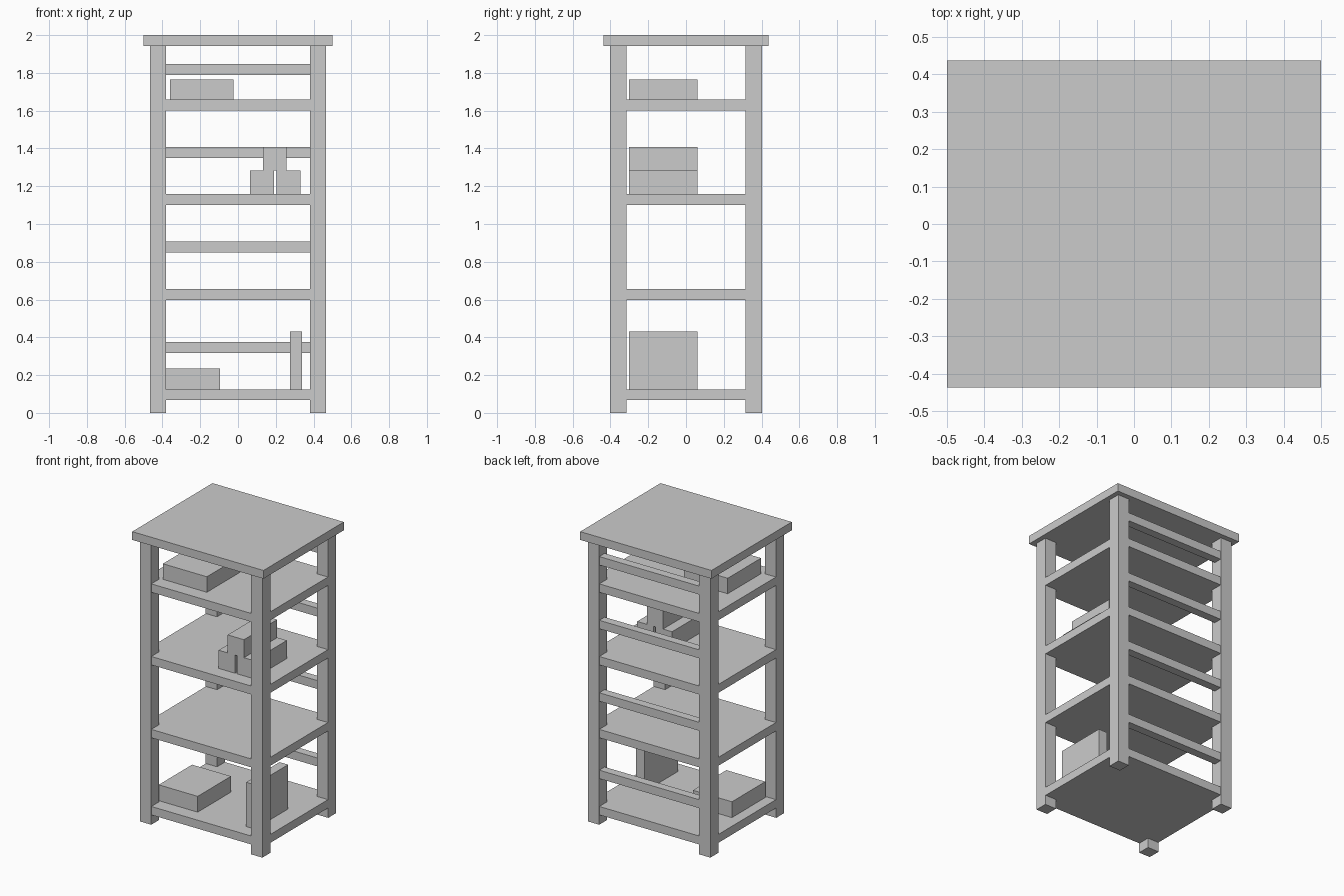
import bpy

if "Cube" in bpy.data.objects:
    bpy.data.objects.remove(bpy.data.objects["Cube"])


def box(name, x0, x1, y0, y1, z0, z1):
    bpy.ops.mesh.primitive_cube_add(
        size=1, location=((x0 + x1) / 2, (y0 + y1) / 2, (z0 + z1) / 2))
    ob = bpy.context.object
    ob.name = name
    ob.scale = (x1 - x0, y1 - y0, z1 - z0)
    bpy.ops.object.transform_apply(location=False, rotation=False, scale=True)
    return ob


# overhanging top board
box("top_board", -0.5, 0.5, -0.437, 0.437, 1.943, 2.0)

# four corner posts
for xn, sx in (("left", -1), ("right", 1)):
    for yn, sy in (("front", -1), ("back", 1)):
        xs = sorted((sx * 0.38, sx * 0.467))
        ys = sorted((sy * 0.315, sy * 0.402))
        box(f"{yn}_{xn}_post", *xs, *ys, 0, 1.943)

# shelves, a hair inside the post faces
for i, z in enumerate((0.125, 0.656, 1.158, 1.658)):
    box(f"shelf_{i + 1}", -0.465, 0.465, -0.40, 0.40, z - 0.058, z)

# back rails between the posts
for i, z in enumerate((0.375, 0.908, 1.407, 1.846)):
    box(f"back_rail_{i + 1}", -0.38, 0.38, 0.342, 0.40, z - 0.058, z)

# stored boxes: x range, z range
items = {
    "low_wide_box": (-0.392, -0.095, 0.125, 0.234),
    "low_upright_box": (0.275, 0.34, 0.125, 0.43),
    "stack_left_box": (0.064, 0.19, 1.158, 1.283),
    "stack_right_box": (0.205, 0.33, 1.158, 1.283),
    "stack_upper_box": (0.133, 0.257, 1.283, 1.407),
    "high_wide_box": (-0.36, -0.025, 1.658, 1.765),
}
for name, (x0, x1, z0, z1) in items.items():
    box(name, x0, x1, -0.303, 0.06, z0, z1)
